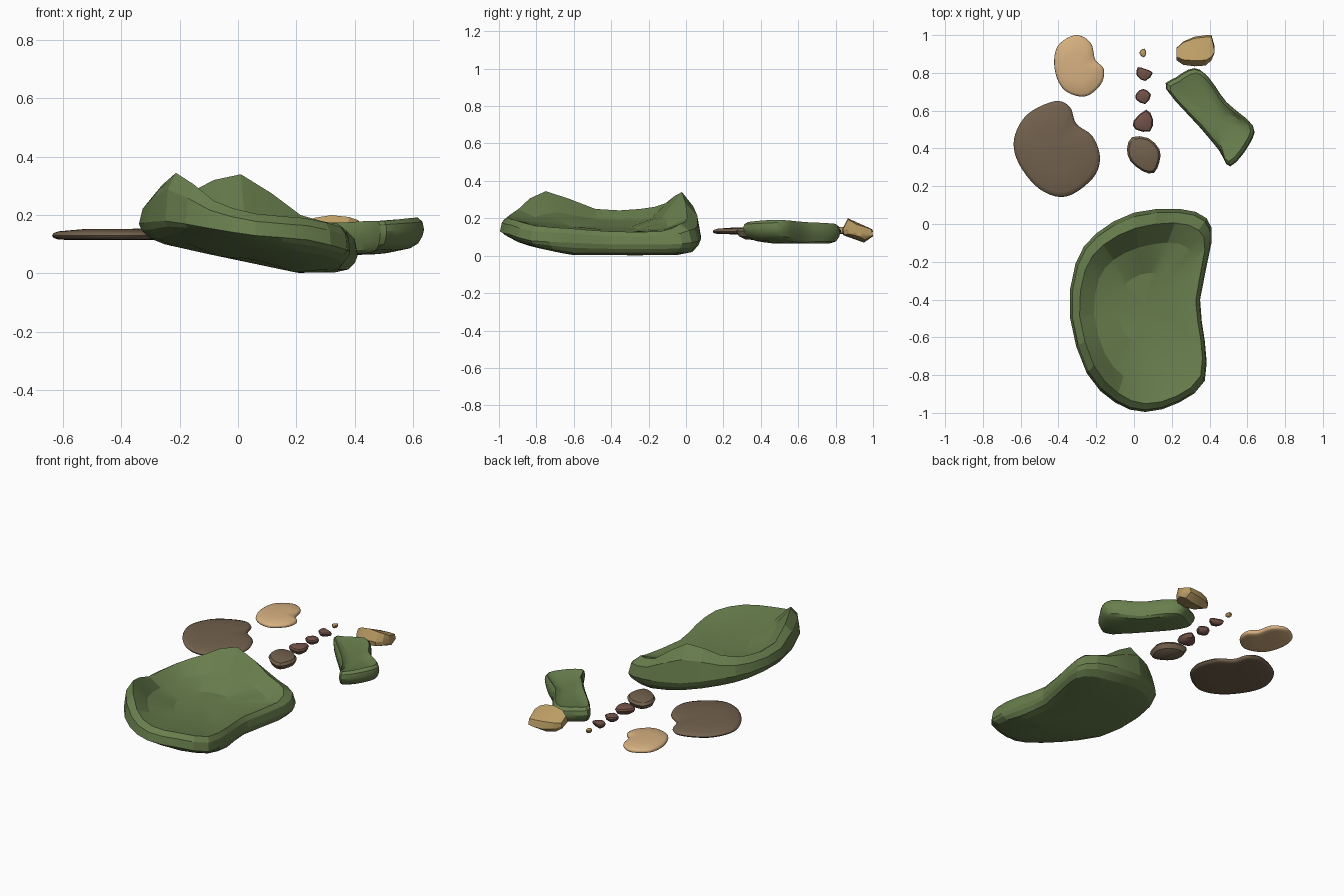
import bpy, bmesh, math
from mathutils import Vector

if "Cube" in bpy.data.objects:
    bpy.data.objects.remove(bpy.data.objects["Cube"])


def material(name, rgb):
    m = bpy.data.materials.new(name)
    m.diffuse_color = (*rgb, 1)
    m.use_nodes = True
    m.node_tree.nodes["Principled BSDF"].inputs["Base Color"].default_value = m.diffuse_color
    return m


GREEN = material("moss_green", (0.14, 0.21, 0.075))
BROWN = material("earth_brown", (0.17, 0.12, 0.075))
RED = material("red_brown", (0.17, 0.085, 0.065))
TAN = material("tan", (0.68, 0.44, 0.22))
OCHRE = material("ochre", (0.5, 0.34, 0.13))


def loop(points, n):
    """Closed Catmull-Rom curve through the points, n samples per span."""
    vs = [Vector(p) for p in points]
    out = []
    for i in range(len(vs)):
        a, b, c, d = (vs[(i + k - 1) % len(vs)] for k in range(4))
        for j in range(n):
            t = j / n
            out.append(0.5 * (2 * b + (c - a) * t + (2 * a - 5 * b + 4 * c - d) * t * t
                              + (3 * b - a - 3 * c + d) * t ** 3))
    return out


def finish(name, bm, mat, angle):
    me = bpy.data.meshes.new(name)
    bm.to_mesh(me)
    bm.free()
    me.materials.append(mat)
    ob = bpy.data.objects.new(name, me)
    bpy.context.collection.objects.link(ob)
    bpy.context.view_layer.objects.active = ob
    ob.select_set(True)
    bpy.ops.object.shade_smooth_by_angle(angle=math.radians(angle))
    ob.select_set(False)
    return ob


def skin(name, rings, bottom, top, mat, angle):
    """Join stacked closed rings and close both ends with a fan."""
    bm = bmesh.new()
    rows = [[bm.verts.new(p) for p in r] for r in rings]
    n = len(rows[0])
    for a, b in zip(rows, rows[1:]):
        for i in range(n):
            k = (i + 1) % n
            bm.faces.new((a[i], a[k], b[k], b[i]))
    for row, p in ((rows[0], bottom), (rows[-1], top)):
        c = bm.verts.new(p)
        for i in range(n):
            bm.faces.new((row[i], row[(i + 1) % n], c))
    bmesh.ops.recalc_face_normals(bm, faces=bm.faces)
    return finish(name, bm, mat, angle)


def dish(name, outline, rims, centre, under, floor, n, angle):
    """Solid, shallow dish; rims holds (rim height, rim inset) for each outline point."""
    edge, rim = loop(outline, n), loop([(*r, 0) for r in rims], n)
    cx, cy = centre
    layers = [[] for _ in range(9)]
    for p, r in zip(edge, rim):
        def put(k, s, z, blend):
            x, y = cx + (p.x - cx) * s, cy + (p.y - cy) * s
            base = under(x, y) if k < 4 else floor(x, y)
            layers[k].append((x, y, base + (z - base) * blend))
        put(0, 0.42, 0, 0)
        put(1, 0.78, p.z, 0.03)
        put(2, 0.91, p.z, 0.2)
        put(3, 0.975, p.z, 0.6)
        put(4, 1, p.z, 1)
        put(5, 1 - r.y * 0.25, p.z + (r.x - p.z) * 0.65, 1)
        put(6, 1 - r.y, r.x, 1)
        put(7, 0.86 - r.y * 1.4, r.x, 0.32)
        put(8, 0.36, 0, 0)
    return skin(name, layers, (cx, cy, under(cx, cy)), (cx, cy, floor(cx, cy)), GREEN, angle)


# Large dish, tilted up to the left, with two raised peaks on its rim
dish("large_dish",
     [(0.41, -0.1, 0.06), (0.385, 0.03, 0.07), (0.24, 0.08, 0.09), (0, 0.06, 0.12),
      (-0.2, -0.05, 0.16), (-0.31, -0.21, 0.17), (-0.34, -0.49, 0.17), (-0.25, -0.79, 0.18),
      (-0.1, -0.945, 0.155), (0.06, -0.995, 0.13), (0.24, -0.945, 0.115), (0.375, -0.83, 0.08),
      (0.375, -0.62, 0.07), (0.35, -0.4, 0.06)],
     [(0.13, 0.1), (0.17, 0.13), (0.2, 0.14), (0.34, 0.16), (0.28, 0.15), (0.25, 0.14),
      (0.25, 0.13), (0.345, 0.12), (0.25, 0.1), (0.205, 0.08), (0.19, 0.07), (0.16, 0.07),
      (0.145, 0.07), (0.13, 0.08)],
     (0.06, -0.45),
     lambda x, y: max(0.002, 0.045 - 0.21 * x) + 0.22 * max(0, -0.62 - y),
     lambda x, y: 0.148 - 0.1 * x + 0.12 * max(0, -0.55 - y),
     2, 14)

# Small trough, rounded below and creased on top
dish("small_trough",
     [(0.17, 0.715, 0.14), (0.22, 0.775, 0.13), (0.32, 0.825, 0.125), (0.4, 0.77, 0.125),
      (0.49, 0.645, 0.13), (0.63, 0.52, 0.15), (0.61, 0.42, 0.145), (0.51, 0.305, 0.145),
      (0.45, 0.39, 0.135), (0.35, 0.51, 0.13)],
     [(0.175, 0.1), (0.17, 0.1), (0.17, 0.1), (0.175, 0.15), (0.18, 0.17), (0.19, 0.1),
      (0.19, 0.1), (0.18, 0.1), (0.18, 0.15), (0.175, 0.17)],
     (0.42, 0.57),
     lambda x, y: 0.064 + 0.7 * max(0, 0.5 - y) ** 2 + 0.7 * max(0, x - 0.42) ** 2
     + 0.3 * max(0, 0.35 - x) ** 2,
     lambda x, y: 0.155, 3, 30)


# Thin kidney-shaped slabs with rounded edges
def slab(name, outline, centre, z, h, mat):
    edge = loop([(x, y, 0) for x, y in outline], 5)
    c = Vector((*centre, 0))
    profile = [(0.5, -1), (0.9, -0.9), (0.98, -0.6), (1, -0.2), (0.98, 0.25), (0.9, 0.6),
               (0.5, 1)]
    rings = [[c + (p - c) * s + Vector((0, 0, z + t * h)) for p in edge] for s, t in profile]
    skin(name, rings, c + Vector((0, 0, z - h)), c + Vector((0, 0, z + h)), mat, 50)


slab("brown_slab",
     [(-0.42, 0.65), (-0.34, 0.62), (-0.305, 0.53), (-0.22, 0.465), (-0.18, 0.35),
      (-0.22, 0.24), (-0.36, 0.145), (-0.5, 0.185), (-0.61, 0.32), (-0.635, 0.45),
      (-0.565, 0.58)], (-0.42, 0.4), 0.133, 0.019, BROWN)
slab("tan_slab",
     [(-0.31, 1.0), (-0.23, 0.96), (-0.205, 0.87), (-0.16, 0.82), (-0.175, 0.74),
      (-0.26, 0.675), (-0.37, 0.71), (-0.42, 0.82), (-0.405, 0.94)],
     (-0.29, 0.83), 0.135, 0.019, TAN)


# Row of faceted pebbles, each grown from its outline
def pebble(name, outline, z, h, mat):
    pts = [Vector((x, y, 0)) for x, y in outline]
    c = sum(pts, Vector((0, 0, 0))) / len(pts)
    edge = loop(pts, 2)
    rings = [[c + (p - c) * s + Vector((0, 0, z + t * h)) for p in edge]
             for s, t in ((0.5, -0.9), (0.85, -0.45), (1, 0.3), (0.88, 0.7), (0.5, 0.95))]
    skin(name, rings, c + Vector((0, 0, z - h)), c + Vector((0, 0, z + h)), mat, 35)


pebble("pebble_1", [(-0.037, 0.4), (-0.01, 0.46), (0.075, 0.455), (0.135, 0.395),
                    (0.135, 0.33), (0.105, 0.27), (0.045, 0.28), (-0.02, 0.335)],
       0.12, 0.036, BROWN)
pebble("pebble_2", [(0.065, 0.605), (0.1, 0.555), (0.085, 0.49), (0.01, 0.5), (-0.003, 0.545)],
       0.125, 0.026, RED)
pebble("pebble_3", [(0.05, 0.715), (0.09, 0.685), (0.06, 0.635), (0.01, 0.66), (0.015, 0.695)],
       0.125, 0.021, RED)
pebble("pebble_4", [(0.02, 0.83), (0.06, 0.82), (0.1, 0.8), (0.06, 0.757), (0.015, 0.785)],
       0.128, 0.018, RED)
pebble("pebble_5", [(0.035, 0.92), (0.055, 0.928), (0.065, 0.905), (0.052, 0.882),
                    (0.03, 0.9)], 0.13, 0.012, OCHRE)

# Chipped ochre block: slanted side profile scaled along x, wrapped in a hull
bm = bmesh.new()
side = [(0.835, 0.14), (0.865, 0.2), (0.99, 0.145), (1.0, 0.1), (0.955, 0.07), (0.84, 0.11)]
for x, front, back, sz in ((0.225, 0.6, 0.2, 0.5), (0.26, 0.9, 0.6, 0.85), (0.32, 1, 0.9, 1),
                           (0.38, 0.95, 1, 0.9), (0.41, 0.6, 1, 0.75), (0.427, 0.1, 0.3, 0.5)):
    for y, z in side:
        d = y - 0.915
        bm.verts.new((x, 0.915 + d * (front if d < 0 else back), 0.135 + (z - 0.135) * sz))
bmesh.ops.convex_hull(bm, input=bm.verts)
bmesh.ops.delete(bm, geom=[v for v in bm.verts if not v.link_faces], context="VERTS")
bmesh.ops.recalc_face_normals(bm, faces=bm.faces)
finish("ochre_block", bm, OCHRE, 12)
